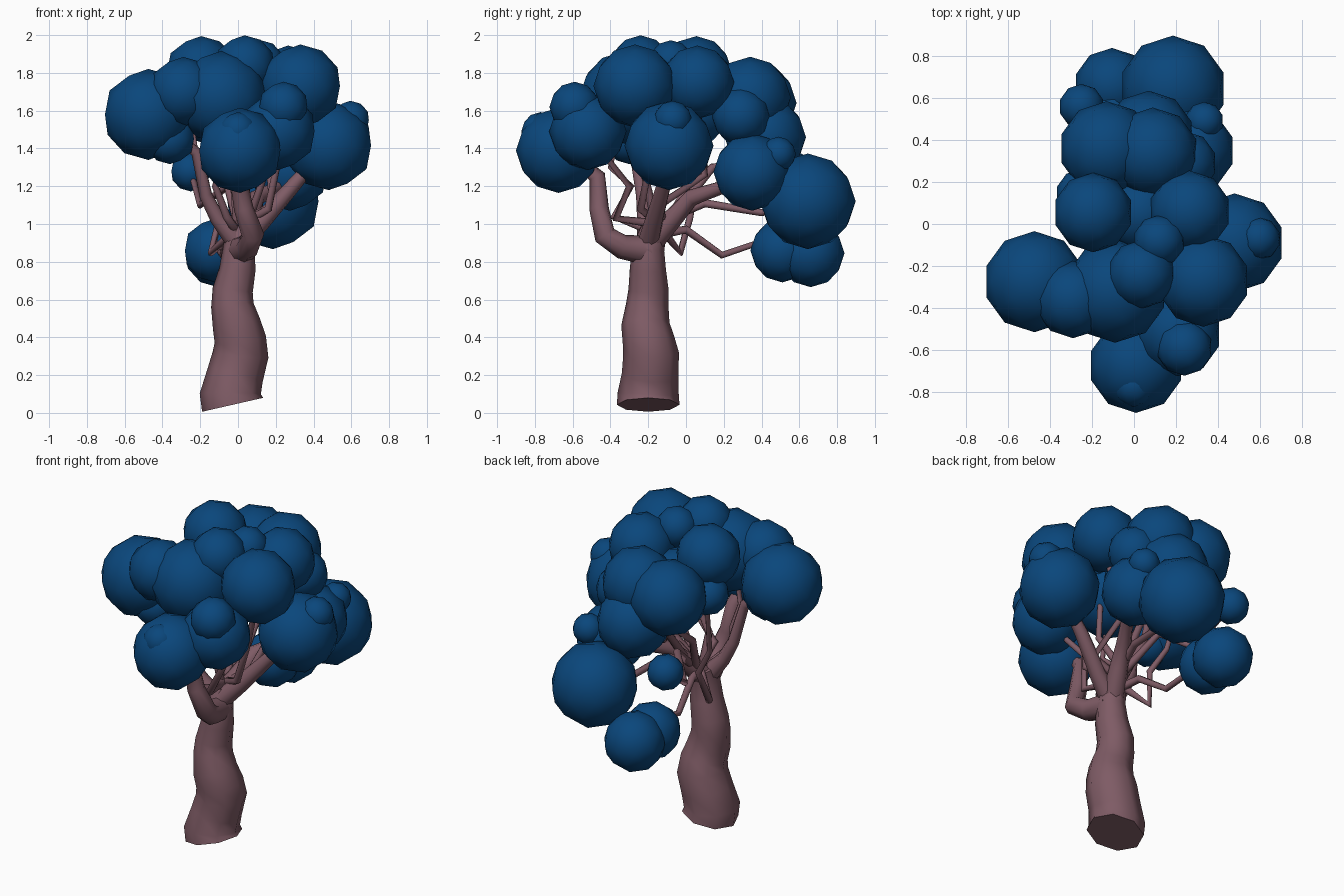
import bpy
import bmesh


def material(name, rgb):
    m = bpy.data.materials.new(name)
    m.diffuse_color = (*rgb, 1)
    return m


BARK = material("bark", (0.21, 0.105, 0.13))
LEAF = material("leaf", (0.003, 0.062, 0.2))


def tube(name, pts):
    """Tapered limb through (x, y, z, radius) points."""
    cu = bpy.data.curves.new(name, "CURVE")
    cu.dimensions = "3D"
    cu.bevel_depth = 1.0
    cu.bevel_resolution = 2
    cu.use_fill_caps = True
    sp = cu.splines.new("POLY")
    sp.points.add(len(pts) - 1)
    for p, (x, y, z, r) in zip(sp.points, pts):
        p.co = (x, y, z, 1)
        p.radius = r
    ob = bpy.data.objects.new(name, cu)
    bpy.context.collection.objects.link(ob)
    bpy.ops.object.select_all(action="DESELECT")
    ob.select_set(True)
    bpy.context.view_layer.objects.active = ob
    bpy.ops.object.convert(target="MESH")
    ob = bpy.context.object
    ob.data.materials.clear()
    ob.data.materials.append(BARK)
    for f in ob.data.polygons:
        f.use_smooth = True


def puff(name, x, y, z, r):
    """Low-poly ball of leaves."""
    me = bpy.data.meshes.new(name)
    bm = bmesh.new()
    bmesh.ops.create_icosphere(bm, subdivisions=2, radius=r * 1.025)
    for f in bm.faces:
        f.smooth = True
    bm.to_mesh(me)
    bm.free()
    me.materials.append(LEAF)
    ob = bpy.data.objects.new(name, me)
    ob.location = (x, y, z)
    bpy.context.collection.objects.link(ob)


# Trunk, with a bulge near the base and a waist
tube("trunk", [(-.028, -.2, .043, .166), (-.041, -.2, .1, .162), (-.015, -.19, .2, .15),
               (.014, -.185, .31, .148), (.012, -.2, .39, .137), (-.008, -.215, .47, .128),
               (-.03, -.205, .57, .113), (-.028, -.198, .65, .107), (-.003, -.202, .76, .096),
               (.005, -.2, .87, .086), (.005, -.17, .97, .07)])

# Main branches
tube("front_branch", [(.01, -.2, .86, .08), (.05, -.34, .88, .065), (.08, -.43, .94, .06),
                      (.03, -.46, 1.08, .052), (0, -.47, 1.25, .045), (.0, -.6, 1.36, .03)])
tube("right_branch", [(.01, -.2, .9, .06), (.13, -.17, 1.02, .05), (.29, -.12, 1.2, .04),
                      (.42, -.1, 1.35, .03)])
tube("back_branch", [(0, -.19, .9, .07), (.06, -.06, 1.04, .055), (.1, .03, 1.14, .045),
                     (.2, .18, 1.19, .035), (.26, .32, 1.25, .025)])
tube("left_branch", [(0, -.2, .9, .06), (-.11, -.22, 1.03, .04), (-.17, -.23, 1.15, .035),
                     (-.22, -.27, 1.38, .03), (-.42, -.27, 1.54, .02)])

# Thin crooked branches
THIN = [
    [(0, -.12, .95), (-.04, 0, .97), (-.08, .19, .835), (-.13, .38, .9), (-.12, .5, .87)],
    [(-.02, -.12, .96), (-.14, -.03, .85), (-.1, .02, 1.03), (-.2, .05, 1.2), (-.24, .13, 1.5)],
    [(.03, -.1, 1.03), (.08, .1, 1.11), (.15, .4, 1.06), (.18, .6, 1.1)],
    [(.03, -.1, 1.0), (-.05, .16, 1.2), (-.2, .3, 1.1), (-.25, .55, 1.28)],
    [(.0, -.15, 1.0), (.06, -.37, 1.03), (.12, -.3, 1.2), (.2, -.5, 1.45)],
    [(0, -.15, .95), (-.06, -.38, 1.04), (-.12, -.29, 1.2), (-.1, -.4, 1.3), (-.1, -.35, 1.55)],
    [(0, -.15, .95), (-.02, -.2, 1.18), (.07, -.23, 1.3), (.04, -.24, 1.7)],
    [(.02, -.12, 1.0), (.18, -.14, 1.1), (.17, .1, 1.26), (.26, .06, 1.65)],
    [(0, -.1, 1.0), (-.06, .02, 1.22), (-.02, .1, 1.3), (-.15, .06, 1.7)],
    [(.04, -.06, 1.05), (.04, .14, 1.3), (-.04, .28, 1.32), (-.1, .35, 1.55)],
    [(.02, -.14, 1.0), (.16, -.24, 1.08), (.2, -.2, 1.28), (.32, -.28, 1.6)],
]
for i, path in enumerate(THIN):
    tube(f"thin_branch_{i + 1}", [(*p, .025 - .003 * k) for k, p in enumerate(path)])

# Foliage puffs (x, y, z, radius), grouped by side
FOLIAGE = {
    "front": [(.01, -.675, 1.39, .22), (0, -.77, 1.49, .1), (.21, -.52, 1.49, .2),
              (.24, -.59, 1.62, .13), (-.09, -.32, 1.67, .24)],
    "left": [(-.475, -.275, 1.58, .235), (-.29, -.36, 1.7, .18), (-.36, -.3, 1.45, .13),
             (-.25, .14, 1.61, .12)],
    "right": [(.33, -.27, 1.73, .215), (.48, -.09, 1.415, .23), (.595, -.07, 1.55, .1)],
    "top": [(.035, -.24, 1.835, .16), (.12, -.08, 1.85, .12), (-.195, .055, 1.805, .185),
            (.265, .06, 1.75, .19), (.03, .05, 1.6, .18)],
    "back": [(.09, .34, 1.67, .21), (-.13, .36, 1.64, .22), (.07, .42, 1.46, .21),
             (.24, .29, 1.57, .15), (.275, .35, 1.275, .2), (.335, .49, 1.37, .09),
             (.185, .645, 1.12, .247), (-.25, .56, 1.28, .105), (-.105, .66, .845, .175),
             (-.12, .51, .86, .165)],
}
for side, puffs in FOLIAGE.items():
    for i, p in enumerate(puffs):
        puff(f"{side}_foliage_{i + 1}", *p)
